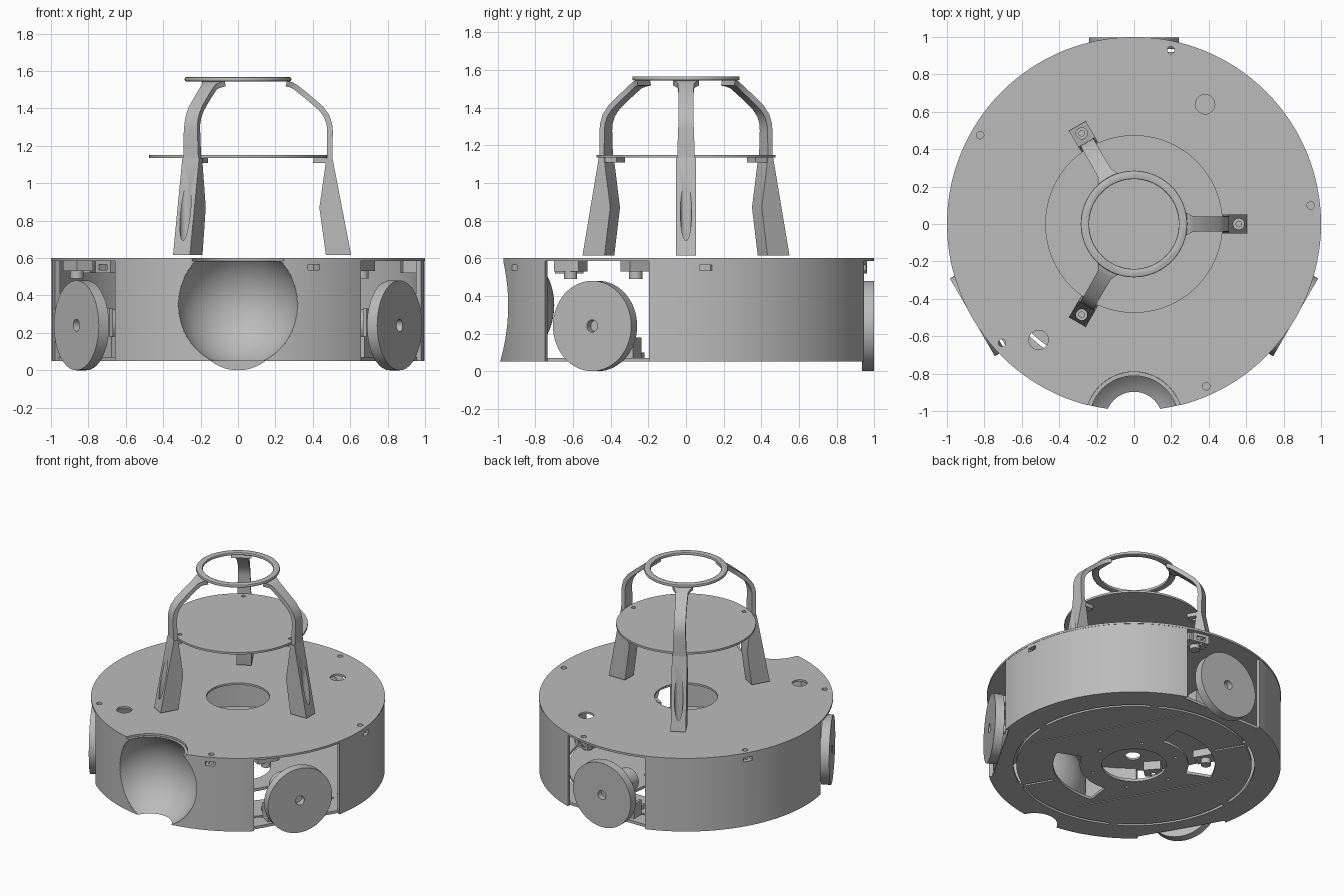
import bpy, bmesh
from math import radians, sin, cos
from mathutils import Matrix, Vector

if "Cube" in bpy.data.objects:
    bpy.data.objects.remove(bpy.data.objects["Cube"], do_unlink=True)

grey = bpy.data.materials.new("light grey")
grey.use_nodes = True
grey.diffuse_color = (0.5, 0.5, 0.5, 1)
grey.node_tree.nodes["Principled BSDF"].inputs["Base Color"].default_value = (0.5, 0.5, 0.5, 1)


def spin(deg):
    return Matrix.Rotation(radians(deg), 4, 'Z')


def make(name, bm, matrix=Matrix()):
    """Turn a bmesh into a grey object."""
    bmesh.ops.transform(bm, matrix=matrix, verts=bm.verts)
    bmesh.ops.recalc_face_normals(bm, faces=bm.faces)
    mesh = bpy.data.meshes.new(name)
    bm.to_mesh(mesh)
    bm.free()
    mesh.materials.append(grey)
    obj = bpy.data.objects.new(name, mesh)
    bpy.context.collection.objects.link(obj)
    return obj


def cyl(name, r, z0, z1, x=0, y=0, segs=48, matrix=Matrix()):
    bm = bmesh.new()
    bmesh.ops.create_cone(bm, cap_ends=True, segments=segs, radius1=r, radius2=r, depth=z1 - z0,
                          matrix=Matrix.Translation((x, y, (z0 + z1) / 2)))
    return make(name, bm, matrix)


def axle(name, r, r0, r1, z, deg, segs=48):
    """Cylinder lying along a radial direction."""
    lay = spin(deg) @ Matrix.Translation((0, 0, z)) @ Matrix.Rotation(radians(90), 4, 'Y')
    return cyl(name, r, r0, r1, segs=segs, matrix=lay)


def box(name, x, y, z, deg=0):
    """Box from three (low, high) ranges, turned about the centre."""
    bm = bmesh.new()
    bmesh.ops.create_cube(bm, size=1)
    for v in bm.verts:
        v.co = Vector([r[0] if c < 0 else r[1] for c, r in zip(v.co, (x, y, z))])
    return make(name, bm, spin(deg))


def ball(name, r, centre):
    bm = bmesh.new()
    bmesh.ops.create_uvsphere(bm, u_segments=64, v_segments=40, radius=r,
                              matrix=Matrix.Translation(centre))
    return make(name, bm)


def prism(name, points, matrix, depth):
    """Extrude a flat outline along its local z."""
    bm = bmesh.new()
    face = bm.faces.new([bm.verts.new((a, b, -depth / 2)) for a, b in points])
    ext = bmesh.ops.extrude_face_region(bm, geom=[face])
    bmesh.ops.translate(bm, vec=(0, 0, depth),
                        verts=[g for g in ext["geom"] if isinstance(g, bmesh.types.BMVert)])
    return make(name, bm, matrix)


def arc(name, r0, r1, a0, a1, z, depth):
    angles = [radians(a0 + (a1 - a0) * i / 20) for i in range(21)]
    pts = [(r1 * cos(a), r1 * sin(a)) for a in angles]
    pts += [(r0 * cos(a), r0 * sin(a)) for a in reversed(angles)]
    return prism(name, pts, Matrix.Translation((0, 0, z)), depth)


def apply(obj, mod):
    bpy.context.view_layer.objects.active = obj
    bpy.ops.object.modifier_apply(modifier=mod.name)


def cut(obj, cutter, operation='DIFFERENCE', keep=False):
    mod = obj.modifiers.new("cut", 'BOOLEAN')
    mod.operation, mod.solver, mod.object = operation, 'EXACT', cutter
    apply(obj, mod)
    if not keep:
        bpy.data.objects.remove(cutter, do_unlink=True)


WHEELS = (90, 210, 330)
SCREWS = [6 + 72 * i for i in range(5)]
SOCKET = (0, -1.05, 0.35)

# Main shell: top plate, outer wall and base plate
top = cyl("top_plate", 1, 0.585, 0.6, segs=128)
wall = cyl("outer_wall", 0.998, 0.07, 0.585, segs=128)
base = cyl("base_plate", 0.998, 0.05, 0.07, segs=128)
cut(wall, cyl("cutter", 0.97, 0, 1, segs=128))
cut(top, cyl("cutter", 0.215, 0.5, 0.7))
cut(top, cyl("cutter", 0.26, 0.5, 0.7, y=SOCKET[1]))
cut(base, cyl("cutter", 0.22, 0, 0.2))
for x, y in ((0.38, 0.64), (-0.51, -0.62)):
    cut(top, cyl("cutter", 0.052, 0.5, 0.7, x, y, 32))
for part in (wall, base):
    cut(part, ball("cutter", 0.337, SOCKET))

# Screw blocks under the rim, with a nut slot through the wall
for a in SCREWS:
    block = box("screw_block", (0.88, 0.972), (-0.06, 0.06), (0.52, 0.585), a)
    slot = box("cutter", (0.92, 1.1), (-0.033, 0.033), (0.535, 0.565), a)
    cut(wall, slot, keep=True)
    cut(block, slot)
    hole = cyl("cutter", 0.02, 0.4, 0.7, 0.95, 0, 16, spin(a))
    cut(top, hole, keep=True)
    cut(block, hole)

# Base plate slits and curved openings
for i in range(6):
    cut(base, arc("cutter", 0.8, 0.82, 60 * i + 2, 60 * i + 58, 0.06, 0.1))
for a in (120, 300):
    cut(base, arc("cutter", 0.37, 0.55, a - 38, a + 38, 0.06, 0.1))
    cut(base, box("cutter", (0.58, 0.8), (-0.008, 0.008), (0, 0.2), a))
for i in range(6):
    cut(base, cyl("cutter", 0.013, 0, 0.2, 0.3, 0, 12, spin(60 * i)))

# Shallow panel seams on the underside
for x in (-0.53, 0.39):
    cut(base, box("cutter", (x - 0.006, x + 0.006), (-0.55, 0.55), (0.04, 0.055), 210))

# Wheel bays, wheels, motors and brackets
for a in WHEELS:
    cut(wall, box("cutter", (0.8, 1.1), (-0.32, 0.32), (0, 0.585), a))
    cut(base, box("cutter", (0.92, 1.1), (-0.32, 0.32), (0, 0.2), a))
    wheel = axle("wheel", 0.24, 0.935, 0.998, 0.24, a, 64)
    cut(wheel, axle("cutter", 0.033, 0.9, 1.1, 0.24, a, 24))
    axle("wheel_shaft", 0.03, 0.85, 0.96, 0.24, a, 24)
    axle("motor", 0.085, 0.68, 0.87, 0.24, a, 32)
    box("motor_bracket", (0.87, 0.89), (-0.17, 0.17), (0.07, 0.33), a)
    box("motor_mount", (0.7, 0.87), (-0.15, 0.15), (0.07, 0.1), a)
    for s in (-1, 1):
        y = sorted((s * 0.17, s * 0.19))
        box("bracket_rib", (0.8, 0.89), y, (0.07, 0.18), a)
    cyl("standoff", 0.035, 0.49, 0.585, 0.88, -0.2, 24, spin(a))
    box("top_bracket", (0.82, 0.92), (-0.28, -0.13), (0.53, 0.585), a)

# Concave front socket, a thin spherical shell trimmed to the body
socket = ball("front_socket", 0.35, SOCKET)
cut(socket, ball("cutter", 0.335, SOCKET))
cut(socket, cyl("cutter", 0.997, 0.052, 0.585, segs=128), 'INTERSECT')

# Upper disc and top ring
disc = cyl("upper_disc", 0.475, 1.135, 1.15, segs=96)
ring = cyl("top_ring", 0.285, 1.545, 1.567, segs=96)
cut(ring, cyl("cutter", 0.24, 1.4, 1.7, segs=96))
bev = ring.modifiers.new("soft_edge", 'BEVEL')
bev.width, bev.segments, bev.limit_method = 0.007, 2, 'ANGLE'
apply(ring, bev)

# Three legs: a wedge foot with a screw well, a tab, and a curved arm
foot_outline = [(0.47, 0.615), (0.605, 0.615), (0.505, 1.135), (0.472, 1.135),
                (0.468, 1.1), (0.435, 0.87)]
arm_path = [(0.505, 1.13, 0.047), (0.507, 1.28, 0.042), (0.503, 1.32, 0.04), (0.488, 1.365, 0.04),
            (0.455, 1.41, 0.04), (0.38, 1.475, 0.04), (0.315, 1.527, 0.042),
            (0.29, 1.54, 0.055), (0.262, 1.547, 0.07)]
upright = Matrix.Rotation(radians(90), 4, 'X')
for a in (0, 120, 240):
    foot = prism("leg_foot", foot_outline, spin(a) @ upright, 0.104)
    cut(foot, cyl("cutter", 0.03, 0.66, 1.1, 0.56, 0, 24, spin(a)))
    cut(foot, cyl("cutter", 0.015, 0.5, 0.8, 0.56, 0, 16, spin(a)))
    tab = box("disc_tab", (0.4, 0.48), (-0.045, 0.045), (1.108, 1.135), a)
    hole = cyl("cutter", 0.014, 1, 1.3, 0.435, 0, 16, spin(a))
    cut(tab, hole, keep=True)
    cut(disc, hole)
    bm = bmesh.new()
    rows = [[bm.verts.new((x, s * w, z)) for s in (-1, 1)] for x, z, w in arm_path]
    for p, q in zip(rows, rows[1:]):
        bm.faces.new((p[0], p[1], q[1], q[0]))
    bmesh.ops.recalc_face_normals(bm, faces=bm.faces)
    arm = make("leg_arm", bm, spin(a))
    # Thicken toward the centre line
    arm.data.update()
    outward = arm.data.polygons[0].normal.dot(spin(a) @ Vector((1, 0, 0))) > 0
    solid = arm.modifiers.new("thickness", 'SOLIDIFY')
    solid.thickness, solid.offset = 0.03, -1 if outward else 1
    apply(arm, solid)

# Smooth the round parts while keeping hard edges
bpy.ops.object.select_all(action='DESELECT')
for obj in bpy.context.collection.objects:
    if obj.type == 'MESH':
        obj.select_set(True)
        bpy.context.view_layer.objects.active = obj
bpy.ops.object.shade_smooth_by_angle(angle=radians(30))
bpy.ops.object.select_all(action='DESELECT')
